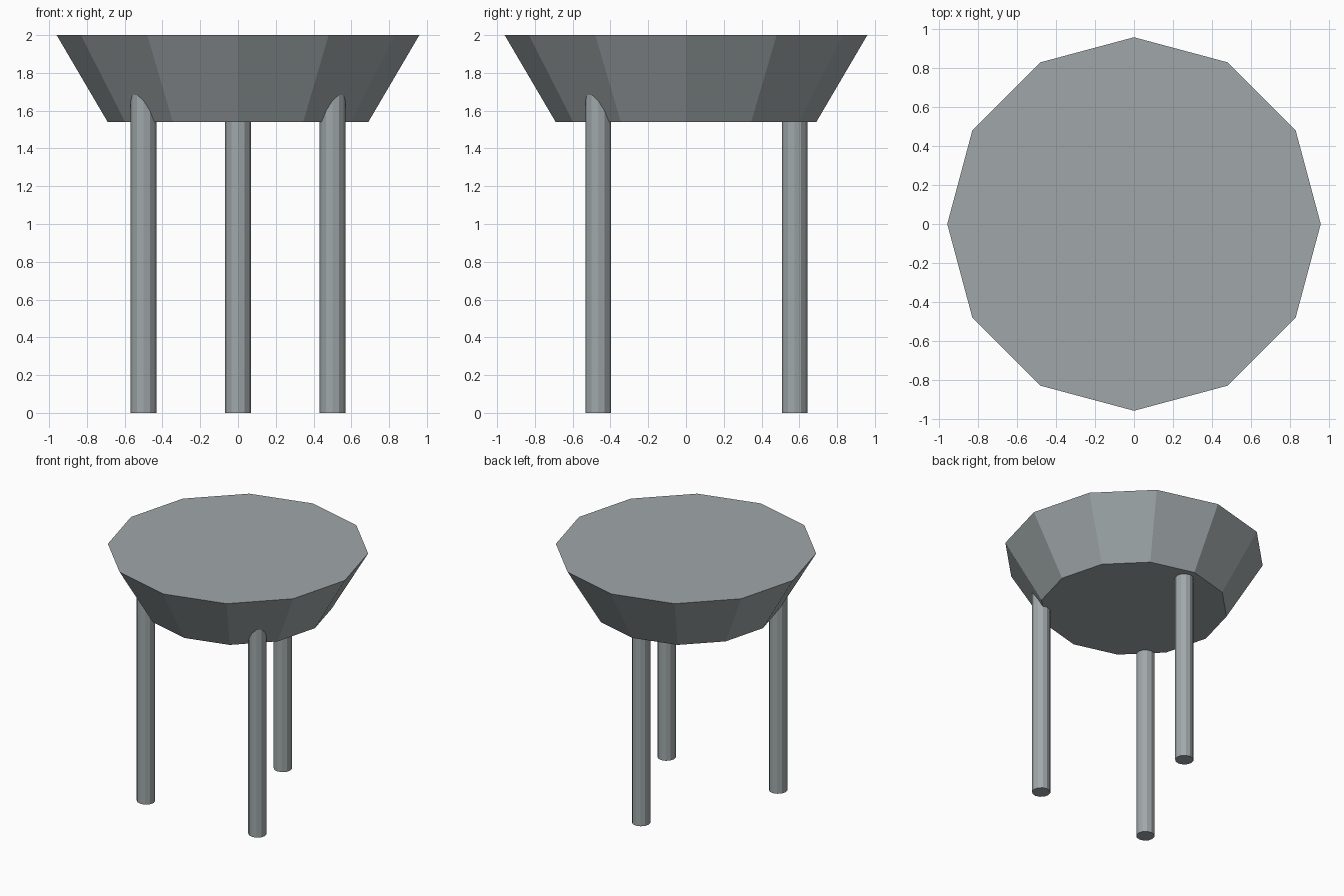
import bpy

if "Cube" in bpy.data.objects:
    bpy.data.objects.remove(bpy.data.objects["Cube"])

# Blue-grey paint shared by all parts
paint = bpy.data.materials.new("blue_grey")
paint.diffuse_color = (0.35, 0.39, 0.40, 1.0)
paint.use_nodes = True
paint.node_tree.nodes["Principled BSDF"].inputs["Base Color"].default_value = paint.diffuse_color


def prism(name, sides, r_bottom, r_top, x, y, z0, z1):
    """Flat-shaded tapered cylinder between two heights."""
    bpy.ops.mesh.primitive_cone_add(
        vertices=sides, radius1=r_bottom, radius2=r_top, depth=z1 - z0,
        location=(x, y, (z0 + z1) / 2))
    obj = bpy.context.object
    obj.name = name
    obj.data.materials.append(paint)
    return obj


# Seat: twelve-sided block flaring out towards the top
prism("seat", 12, 0.69, 0.96, 0, 0, 1.54, 2.0)

# Legs: three straight posts sunk into the seat
LEGS = {
    "front_left_leg": (-0.50, -0.465),
    "front_right_leg": (0.50, -0.465),
    "back_leg": (0.0, 0.575),
}
for name, (x, y) in LEGS.items():
    prism(name, 12, 0.068, 0.068, x, y, 0.0, 1.72)
